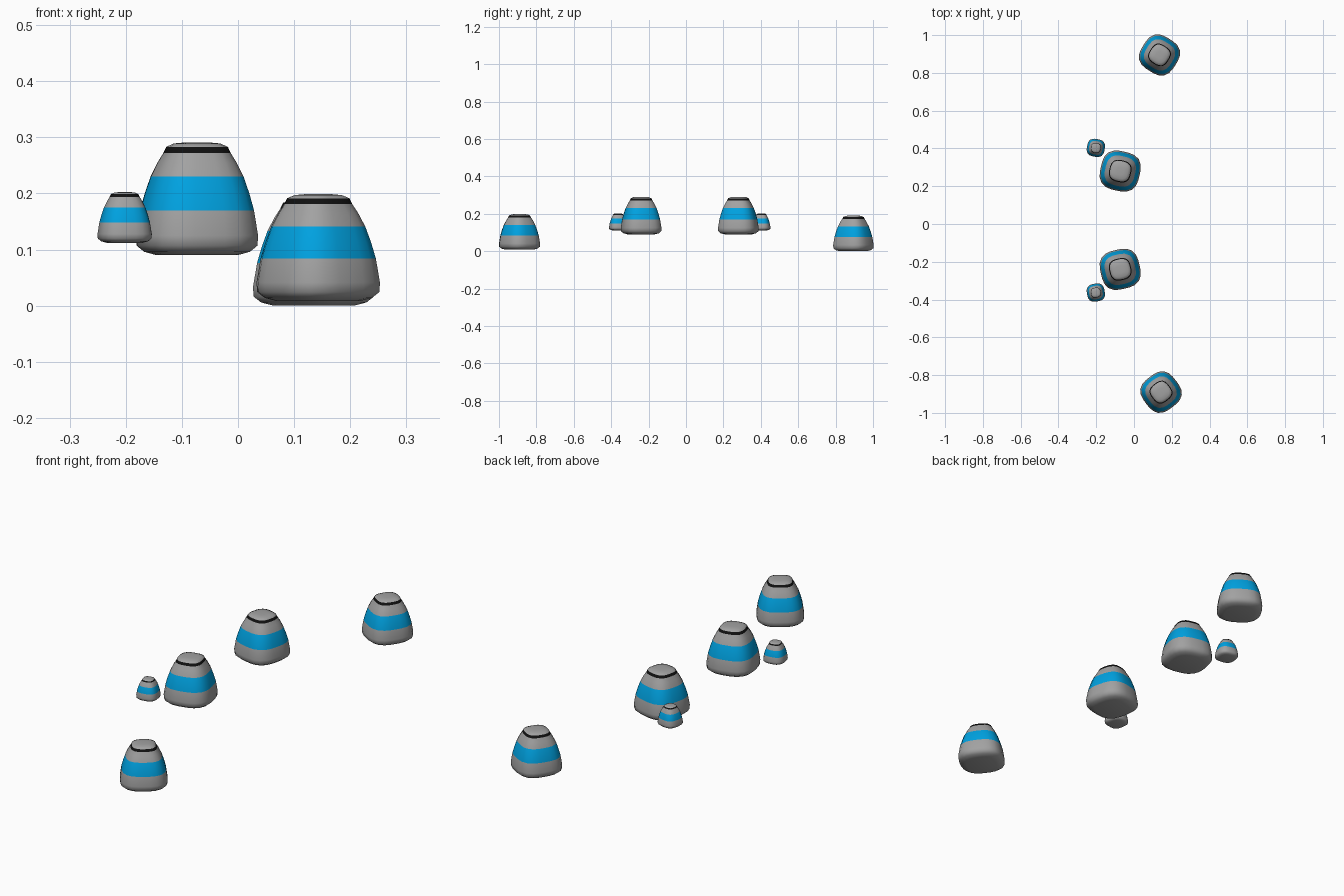
import bpy, bmesh, math

if "Cube" in bpy.data.objects:
    bpy.data.objects.remove(bpy.data.objects["Cube"])


def material(name, color):
    m = bpy.data.materials.new(name)
    m.diffuse_color = color
    m.use_nodes = True
    m.node_tree.nodes["Principled BSDF"].inputs["Base Color"].default_value = m.diffuse_color
    return m


grey = material("stone_grey", (0.36, 0.36, 0.36, 1))
blue = material("band_blue", (0.0, 0.36, 0.75, 1))
black = material("rim_black", (0.005, 0.005, 0.005, 1))

# Body profile: height, half width, material of the strip above
PROFILE = [(0.0, 0.07, 0), (0.006, 0.091, 0), (0.017, 0.104, 0), (0.035, 0.105, 0),
           (0.08, 0.098, 1), (0.11, 0.090, 1), (0.14, 0.080, 0), (0.165, 0.068, 0),
           (0.182, 0.058, 2), (0.193, 0.053, 0), (0.199, 0.040, 0), (0.201, 0.02, 0)]
SIDES = 24


def tapered_block(name, x, y, z, scale, turn):
    bm = bmesh.new()
    rings = []
    for h, r, _ in PROFILE:
        ring = []
        for i in range(SIDES):
            a = 2 * math.pi * i / SIDES
            c, s = math.cos(a), math.sin(a)
            # rounded-square cross-section
            d = r / (abs(c) ** 2.9 + abs(s) ** 2.9) ** (1 / 2.9)
            ring.append(bm.verts.new((d * c, d * s, h)))
        rings.append(ring)
    for k in range(len(rings) - 1):
        for i in range(SIDES):
            j = (i + 1) % SIDES
            f = bm.faces.new((rings[k][i], rings[k][j], rings[k + 1][j], rings[k + 1][i]))
            f.material_index = PROFILE[k][2]
    bm.faces.new(rings[0][::-1])
    bm.faces.new(rings[-1])
    for f in bm.faces:
        f.smooth = True
    me = bpy.data.meshes.new(name)
    bm.to_mesh(me)
    bm.free()
    for m in (grey, blue, black):
        me.materials.append(m)
    ob = bpy.data.objects.new(name, me)
    bpy.context.collection.objects.link(ob)
    ob.location = (x, y, z)
    ob.scale = (scale,) * 3
    ob.rotation_euler.z = math.radians(turn)


# Three near-mirrored pairs of blocks
tapered_block("outer_block_front", 0.143, -0.89, 0.008, 0.95, 37)
tapered_block("outer_block_back", 0.135, 0.895, 0.0, 0.95, -32)
for side, s, yo in (("front", -1, 0.02), ("back", 1, 0.02)):
    tapered_block("inner_block_" + side, -0.073, s * 0.26 + yo, 0.09, 1.0, -s * 13)
    tapered_block("small_block_" + side, -0.202, s * 0.383 + yo, 0.112, 0.45, -s * 10)
